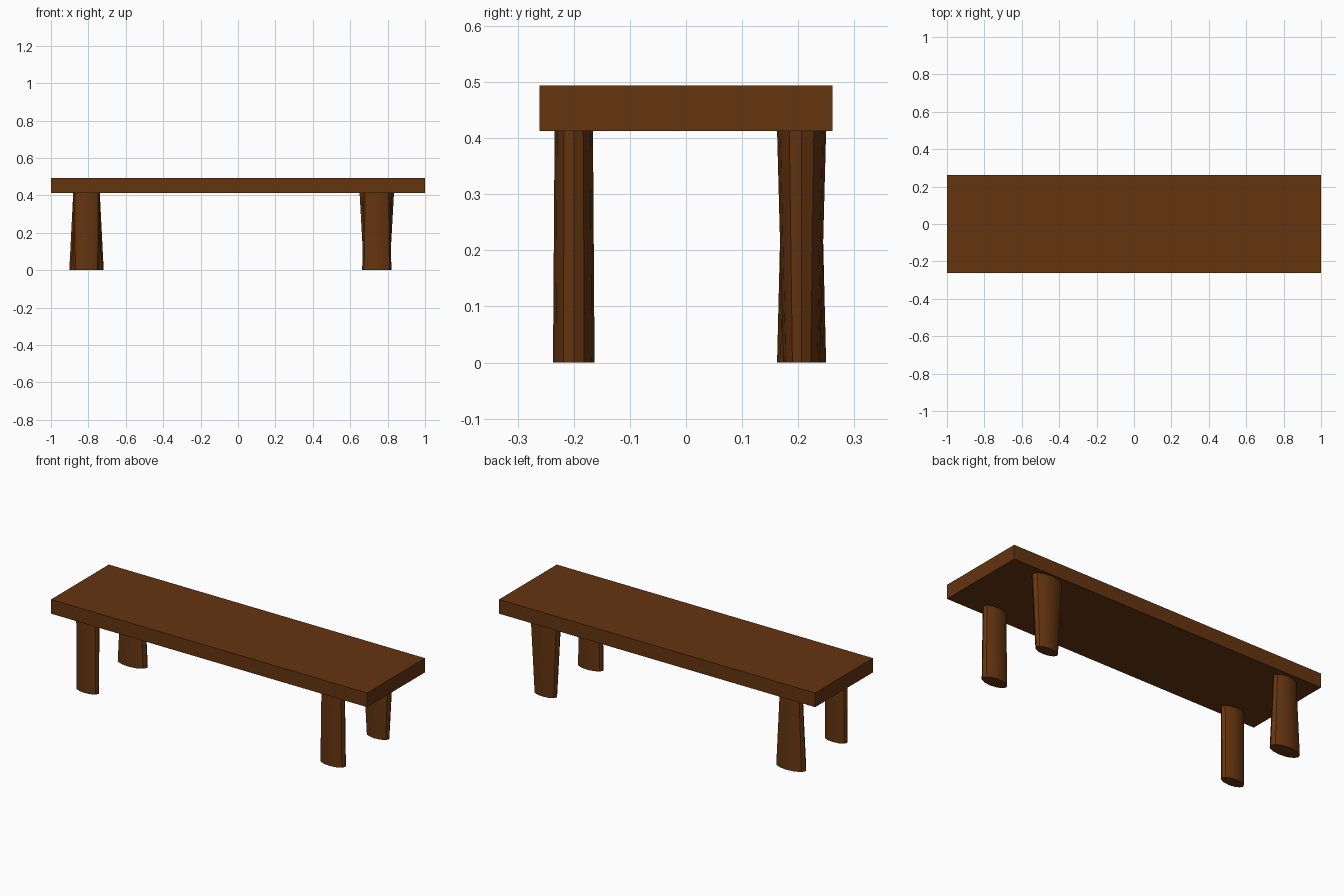
import bpy, bmesh, math

if "Cube" in bpy.data.objects:
    bpy.data.objects.remove(bpy.data.objects["Cube"])

wood = bpy.data.materials.new("brown_wood")
wood.diffuse_color = (0.13, 0.035, 0.005, 1)
wood.use_nodes = True
wood.node_tree.nodes["Principled BSDF"].inputs["Base Color"].default_value = wood.diffuse_color

SEAT_BOTTOM, SEAT_TOP = 0.413, 0.494
SIDES = 12
ASPECT = 0.475  # leg depth relative to its width


def leg(name, x, y, r_bottom, r_top):
    """Tapered oval leg from the floor to the seat underside."""
    bm = bmesh.new()
    rings = []
    for z, r in ((0, r_bottom), (SEAT_BOTTOM, r_top)):
        rings.append([bm.verts.new((x + r * math.cos(a), y + r * ASPECT * math.sin(a), z))
                      for a in (2 * math.pi * i / SIDES for i in range(SIDES))])
    low, high = rings
    for i in range(SIDES):
        j = (i + 1) % SIDES
        bm.faces.new((low[i], low[j], high[j], high[i]))
    bm.faces.new(low[::-1])
    bm.faces.new(high)
    mesh = bpy.data.meshes.new(name)
    bm.to_mesh(mesh)
    bm.free()
    mesh.materials.append(wood)
    ob = bpy.data.objects.new(name, mesh)
    bpy.context.collection.objects.link(ob)
    bpy.ops.object.select_all(action='DESELECT')
    bpy.context.view_layer.objects.active = ob
    ob.select_set(True)
    bpy.ops.object.shade_smooth_by_angle(angle=math.radians(30))


# Plank seat
bpy.ops.mesh.primitive_cube_add(size=1, location=(0, 0, (SEAT_BOTTOM + SEAT_TOP) / 2))
seat = bpy.context.object
seat.name = "seat"
seat.scale = (2, 0.522, SEAT_TOP - SEAT_BOTTOM)
bpy.ops.object.transform_apply(location=False, rotation=False, scale=True)
seat.data.materials.append(wood)

# Four rustic legs, each with its own taper
leg("front_left_leg", -0.81, -0.20, 0.069, 0.071)
leg("front_right_leg", 0.742, -0.20, 0.078, 0.072)
leg("back_left_leg", -0.81, 0.206, 0.092, 0.071)
leg("back_right_leg", 0.742, 0.206, 0.069, 0.092)
